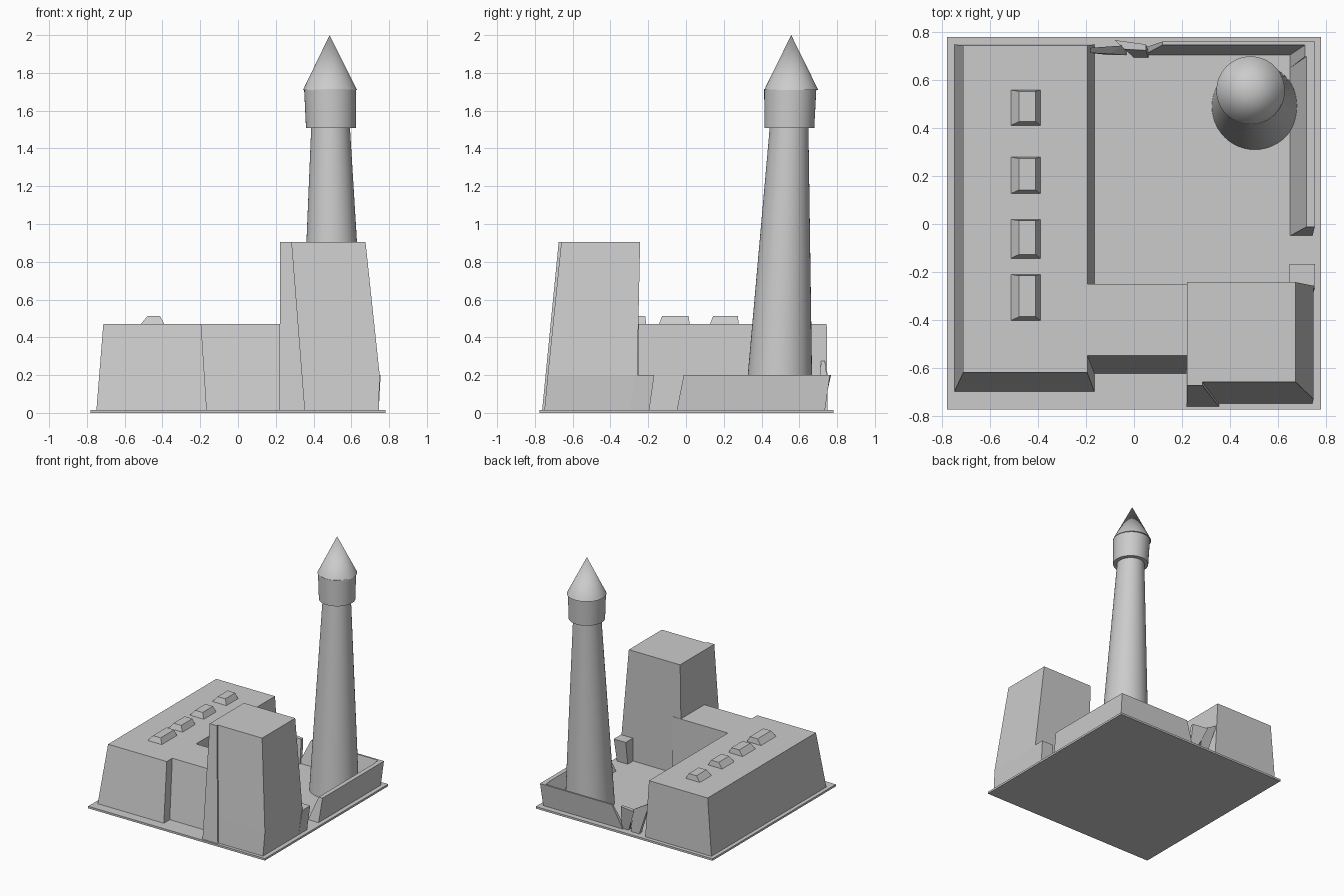
import bpy, math

if "Cube" in bpy.data.objects:
    bpy.data.objects.remove(bpy.data.objects["Cube"])

stone = bpy.data.materials.new("pale grey")
stone.diffuse_color = (0.6, 0.6, 0.6, 1)
stone.use_nodes = True
stone.node_tree.nodes["Principled BSDF"].inputs["Base Color"].default_value = stone.diffuse_color


def make(name, verts, faces):
    mesh = bpy.data.meshes.new(name)
    mesh.from_pydata(verts, [], faces)
    mesh.materials.append(stone)
    mesh.update()
    obj = bpy.data.objects.new(name, mesh)
    bpy.context.collection.objects.link(obj)
    return obj


def loft(name, rings):
    """Closed solid through rings of equal point count (counter-clockwise)."""
    n = len(rings[0])
    faces = [tuple(range(n))[::-1]]
    for r in range(len(rings) - 1):
        a = r * n
        faces += [(a + i, a + (i + 1) % n, a + n + (i + 1) % n, a + n + i) for i in range(n)]
    faces.append(tuple(range((len(rings) - 1) * n, len(rings) * n)))
    return make(name, [p for ring in rings for p in ring], faces)


def rect(x0, x1, y0, y1, z):
    return [(x0, y0, z), (x1, y0, z), (x1, y1, z), (x0, y1, z)]


def circle(cx, cy, r, z, n=48):
    return [(cx + r * math.cos(2 * math.pi * i / n), cy + r * math.sin(2 * math.pi * i / n), z)
            for i in range(n)]


F, ROOF, WALL = 0.01, 0.47, 0.2

# Ground slab
loft("base_slab", [rect(-.78, .78, -.775, .78, 0), rect(-.78, .78, -.775, .78, .016)])

# Main halls with sloping outer walls
loft("left_hall", [rect(-.75, -.165, -.70, .75, F), rect(-.713, -.195, -.62, .745, ROOF)])
loft("front_hall", [rect(-.25, .30, -.625, -.25, F), rect(-.25, .30, -.55, -.25, ROOF)])

# Square keep and its front buttress
loft("keep", [rect(.225, .745, -.75, -.262, F), rect(.222, .75, -.732, -.258, WALL),
              rect(.222, .675, -.66, -.243, .905)])
loft("keep_buttress", [rect(.22, .355, -.762, -.60, F), rect(.222, .285, -.674, -.60, .905)])

# Roof lights along the left hall
for i, (y0, y1) in enumerate([(-.405, -.21), (-.145, .02), (.125, .28), (.41, .56)]):
    loft(f"roof_light_{i + 1}", [rect(-.518, -.388, y0, y1, ROOF - .005),
                                 rect(-.48, -.412, y0 + .018, y1 - .006, .512)])

# Low courtyard walls, sloping inside
loft("right_wall", [rect(.65, .745, -.05, .735, F), rect(.72, .755, -.012, .76, WALL)])
loft("keep_wall_stub", [rect(.65, .745, -.30, -.195, F), rect(.65, .755, -.268, -.168, WALL)])
loft("back_wall", [rect(.04, .745, .705, .735, F), rect(.12, .755, .748, .762, WALL)])
loft("back_corner", [rect(.65, .74, .65, .735, F), rect(.715, .755, .70, .762, WALL)])

# Broken remains of the back gate
loft("gate_pier_left", [rect(-.10, -.03, .705, .735, F),
                        [(-.19, .715, .28), (-.10, .71, .2), (-.05, .745, .2), (-.19, .735, .28)]])
loft("gate_pier_middle", [rect(0, .06, .695, .725, F),
                          [(-.04, .73, .2), (.05, .725, .2), (.05, .75, .2), (-.08, .768, .2)]])

# Round tower: leaning shaft, gallery drum and pointed roof
shaft = loft("tower_shaft", [circle(.505, .49, .18, F), circle(.49, .546, .102, 1.52)])
drum = loft("tower_drum", [circle(.492, .547, .132, 1.508), circle(.488, .552, .138, 1.715)])
n = 48
cone = make("tower_roof", circle(.487, .557, .143, 1.71, n) + [(.485, .557, 2.0)],
            [tuple(range(n))[::-1]] + [(i, (i + 1) % n, n) for i in range(n)])

for o in (shaft, drum, cone):
    bpy.ops.object.select_all(action='DESELECT')
    o.select_set(True)
    bpy.context.view_layer.objects.active = o
    bpy.ops.object.shade_smooth_by_angle(angle=math.radians(30))
